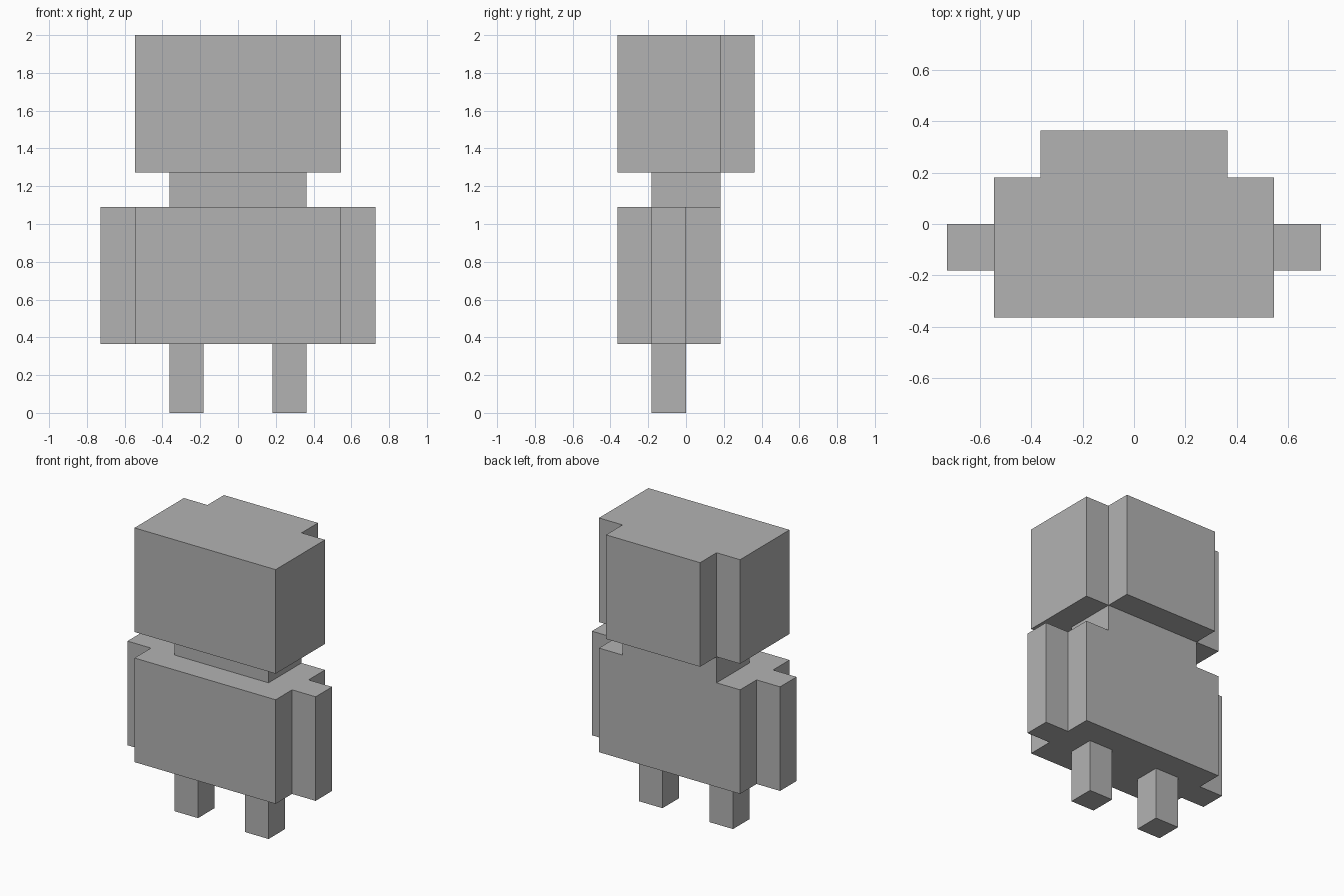
import bpy
import bmesh

cube = bpy.data.objects.get("Cube")
if cube:
    bpy.data.objects.remove(cube, do_unlink=True)

U = 2 / 11  # block size; all parts are measured in blocks

grey = bpy.data.materials.new("plain grey")
grey.use_nodes = True
COLOUR = (0.45, 0.45, 0.45, 1)
grey.diffuse_color = COLOUR
grey.node_tree.nodes["Principled BSDF"].inputs["Base Color"].default_value = COLOUR


def prism(name, outline, bottom, top):
    """Raise a flat outline (in blocks, counter-clockwise) from bottom to top."""
    bm = bmesh.new()
    base = bm.faces.new([bm.verts.new((x * U, y * U, bottom * U)) for x, y in outline])
    raised = bmesh.ops.extrude_face_region(bm, geom=[base], use_keep_orig=True)
    verts = [v for v in raised["geom"] if isinstance(v, bmesh.types.BMVert)]
    bmesh.ops.translate(bm, verts=verts, vec=(0, 0, (top - bottom) * U))
    bmesh.ops.recalc_face_normals(bm, faces=bm.faces)
    mesh = bpy.data.meshes.new(name)
    bm.to_mesh(mesh)
    bm.free()
    mesh.materials.append(grey)
    obj = bpy.data.objects.new(name, mesh)
    bpy.context.collection.objects.link(obj)
    return obj


def mirrored(half):
    """Complete a symmetric outline from its +x half, listed front to back."""
    return half + [(-x, y) for x, y in reversed(half)]


def rectangle(x0, x1, y0, y1):
    return [(x0, y0), (x1, y0), (x1, y1), (x0, y1)]


# Legs
for side, x in (("left", 1), ("right", -2)):
    prism(side + "_leg", rectangle(x, x + 1, -1, 0), 0, 2)

# Torso with an arm stepping out on each side
prism("torso_and_arms",
      mirrored([(3, -2), (3, -1), (4, -1), (4, 0), (3, 0), (3, 1)]), 2, 6)

# Neck
prism("neck", rectangle(-2, 2, -1, 1), 6, 7)

# Head with a narrower step at the back
prism("head", mirrored([(3, -2), (3, 1), (2, 1), (2, 2)]), 7, 11)
